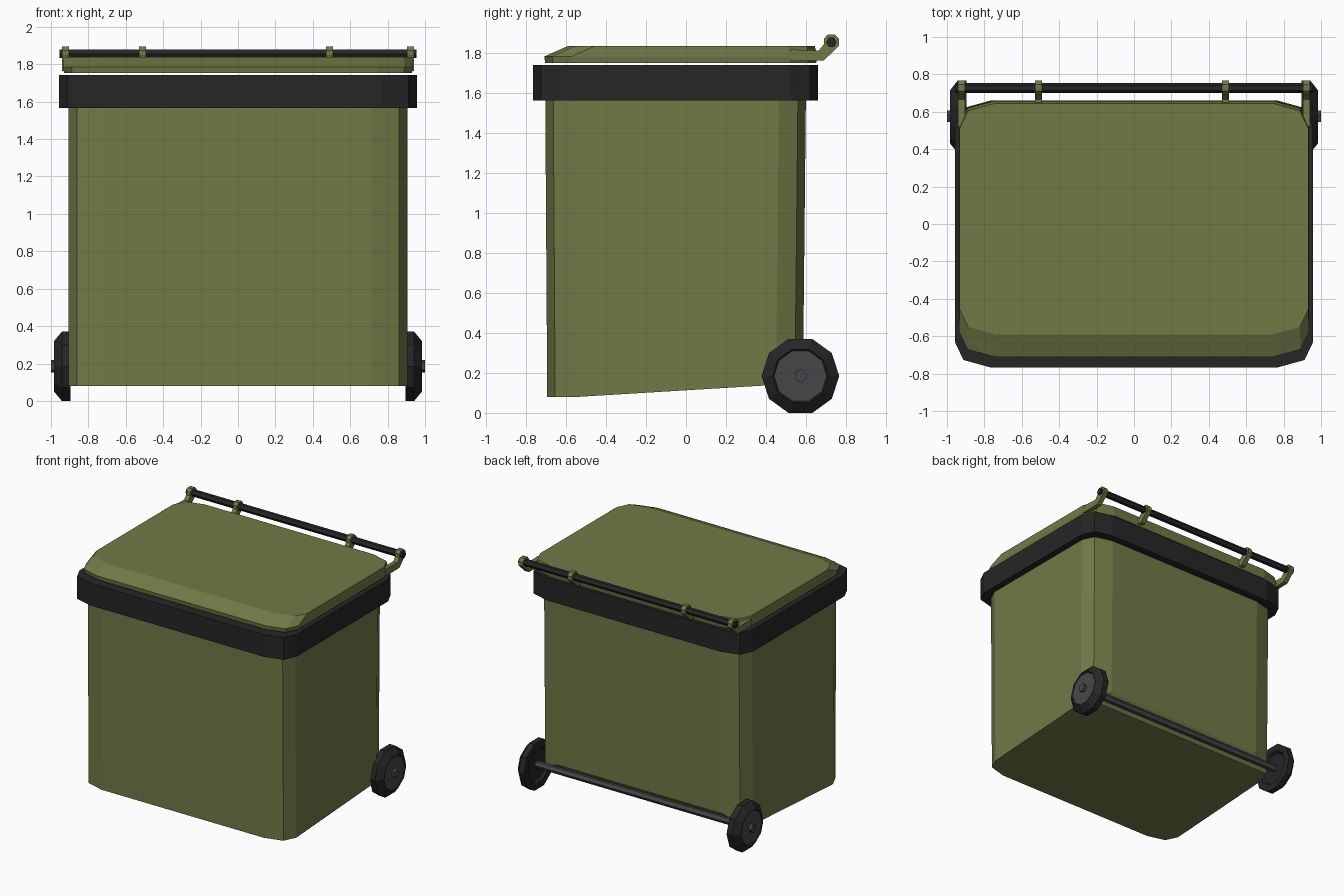
import bpy, bmesh, math
from mathutils import Vector

if "Cube" in bpy.data.objects:
    bpy.data.objects.remove(bpy.data.objects["Cube"])


def material(name, rgb):
    m = bpy.data.materials.new(name)
    m.diffuse_color = (*rgb, 1)
    m.use_nodes = True
    m.node_tree.nodes["Principled BSDF"].inputs["Base Color"].default_value = m.diffuse_color
    return m


GREEN = material("olive_green", (0.165, 0.195, 0.062))
BLACK = material("black_plastic", (0.019, 0.019, 0.020))
GREY = material("dark_grey", (0.064, 0.062, 0.068))


def finish(name, bm, *mats):
    bmesh.ops.recalc_face_normals(bm, faces=bm.faces)
    me = bpy.data.meshes.new(name)
    bm.to_mesh(me)
    bm.free()
    for m in mats:
        me.materials.append(m)
    ob = bpy.data.objects.new(name, me)
    bpy.context.collection.objects.link(ob)
    return ob


def outline(hx, y0, y1, z):
    """Rectangle with three-point rounded corners, counter-clockwise."""
    corner = [(hx - 0.19, 0), (hx - 0.045, 0.04), (hx, 0.135)]
    right = [(x, y0 + d) for x, d in corner] + [(x, y1 - d) for x, d in reversed(corner)]
    return [(x, y, z) for x, y in right] + [(-x, y, z) for x, y in reversed(right)]


def circle(x, r, n, y, z):
    return [(x, y + r * math.cos(2 * math.pi * i / n), z + r * math.sin(2 * math.pi * i / n))
            for i in range(n)]


def loft(rings, cap_start=True, cap_end=True, closed=False):
    bm = bmesh.new()
    vs = [[bm.verts.new(p) for p in ring] for ring in rings]
    n = len(vs[0])
    for a, b in list(zip(vs, vs[1:])) + ([(vs[-1], vs[0])] if closed else []):
        for i in range(n):
            j = (i + 1) % n
            bm.faces.new((a[i], a[j], b[j], b[i]))
    if cap_start and not closed:
        bm.faces.new(vs[0])
    if cap_end and not closed:
        bm.faces.new(vs[-1])
    return bm


def slice_off(bm, p, q):
    """Cut away everything below the line p-q of the side view (y, z) and fill."""
    d = Vector((0, q[0] - p[0], q[1] - p[1]))
    normal = Vector((0, d.z, -d.y))
    res = bmesh.ops.bisect_plane(bm, geom=bm.verts[:] + bm.edges[:] + bm.faces[:],
                                 plane_co=(0, *p), plane_no=normal, clear_outer=True)
    edges = [e for e in res["geom_cut"] if isinstance(e, bmesh.types.BMEdge) and e.is_boundary]
    bmesh.ops.edgenet_fill(bm, edges=edges)


# Body: open box with a rising floor and a chamfer in front of the axle
bm = loft([outline(0.905, -0.695, 0.585, 0.08), outline(0.905, -0.706, 0.602, 1.735)], cap_end=False)
slice_off(bm, (-0.545, 0.08), (0.525, 0.145))
slice_off(bm, (0.525, 0.145), (0.587, 0.24))
finish("bin_body", bm, GREEN)

# Rim: closed band around the top of the body
finish("rim", loft([outline(0.957, -0.767, 0.66, 1.565), outline(0.957, -0.767, 0.66, 1.742),
                    outline(0.89, -0.69, 0.585, 1.742), outline(0.89, -0.69, 0.585, 1.565)],
                   closed=True), BLACK)

# Lid: low slab with a sloping front
finish("lid", loft([outline(0.93, -0.705, 0.652, 1.752), outline(0.936, -0.71, 0.658, 1.785),
                    outline(0.932, -0.59, 0.645, 1.838)]), GREEN)

# Handle brackets: arm with an eight-sided eye, rooted in the lid
arm = [(0.52, 1.763), (0.69, 1.765), (0.75, 1.822), (0.767, 1.84), (0.767, 1.872),
       (0.745, 1.895), (0.71, 1.895), (0.69, 1.873), (0.69, 1.845), (0.665, 1.815), (0.52, 1.82)]
for i, x in enumerate((-0.922, -0.51, 0.49, 0.922)):
    finish(f"handle_bracket_{i + 1}",
           loft([[(x + s, y, z) for y, z in arm] for s in (-0.019, 0.019)]), GREEN)

# Handle bar
finish("handle_bar", loft([circle(x, 0.027, 6, 0.728, 1.856) for x in (-0.955, 0.955)]), BLACK)

# Axle
WY, WZ = 0.573, 0.185
finish("axle", loft([circle(x, 0.028, 6, WY, WZ) for x in (-0.93, 0.93)]), GREY)

# Wheels: ten-sided tyre with a grey outer disc, plus five-sided hubs
tyre = [(0.915, 0.125), (0.895, 0.14), (0.895, 0.1945), (0.942, 0.1945), (0.985, 0.14), (0.977, 0.132)]
for side, s in (("left", -1), ("right", 1)):
    bm = loft([circle(s * x, r, 10, WY, WZ) for x, r in tyre])
    for f in bm.faces:
        if len(f.verts) == 10 and abs(f.calc_center_median().x) > 0.95:
            f.material_index = 1
    finish(f"wheel_{side}", bm, BLACK, GREY)
    finish(f"hub_{side}", loft([circle(s * x, 0.035, 5, WY, WZ) for x in (0.93, 1.0)]), GREY)
